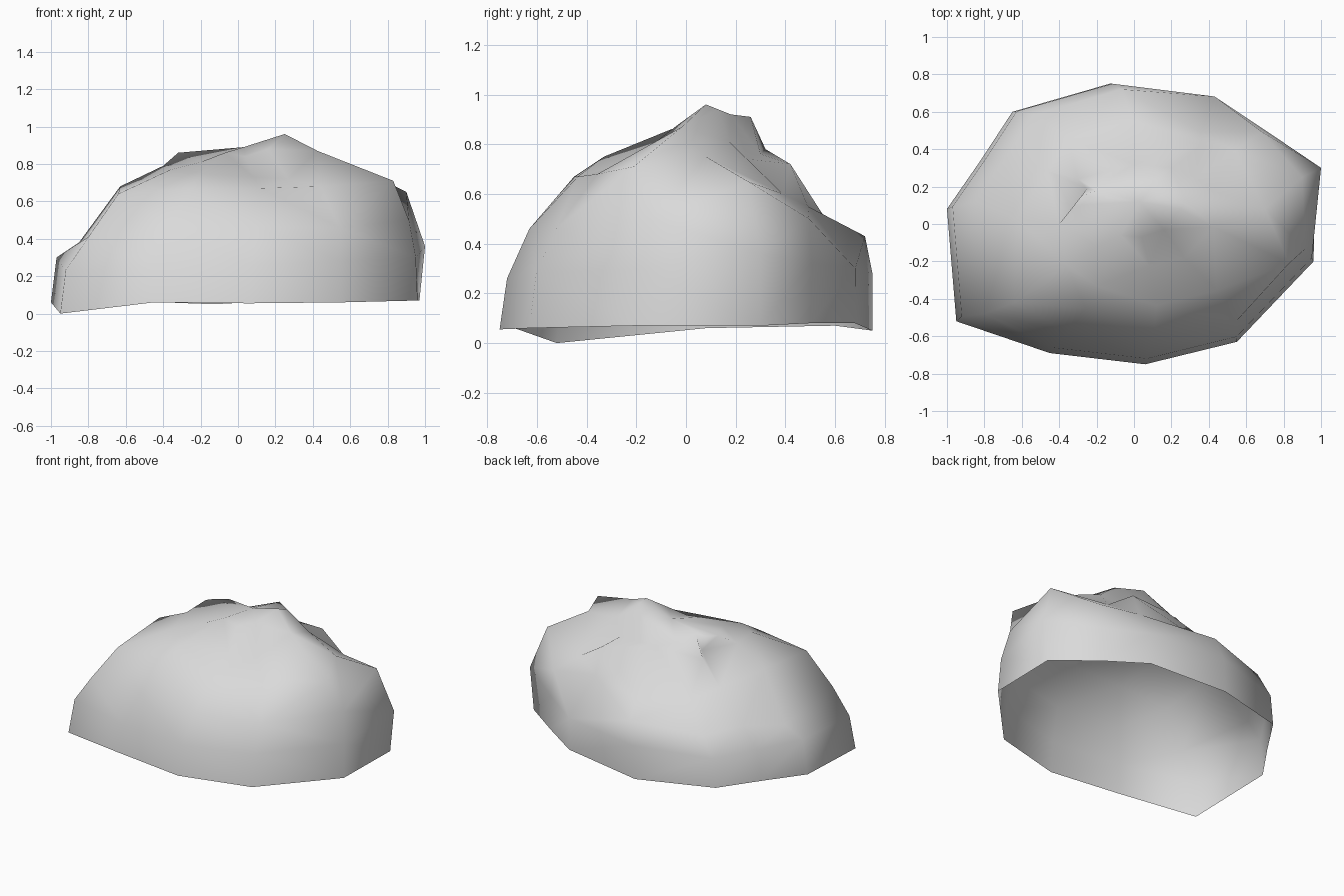
import bpy
import bmesh

default_cube = bpy.data.objects.get("Cube")
if default_cube:
    bpy.data.objects.remove(default_cube, do_unlink=True)


def make_material(name, colour):
    material = bpy.data.materials.new(name)
    material.use_nodes = True
    material.diffuse_color = colour
    shader = material.node_tree.nodes["Principled BSDF"]
    shader.inputs["Base Color"].default_value = colour
    shader.inputs["Roughness"].default_value = 0.9
    return material


# Footprint of the boulder, counter-clockwise from its left-hand end
outline = [
    (-1, .08), (-.95, -.52), (-.45, -.69), (.06, -.75), (.55, -.63), (.96, -.2),
    (.97, .3), (.7, .5), (.43, .68), (-.13, .75), (-.65, .6), (-.82, .34),
]

# Each flank ring: shrink of the footprint, sideways drift, height at each corner
flanks = [
    (1, (0, 0), [.06, 0, .06, .055, .06, .07, .07, .08, .08, .05, .07, .065]),
    (.98, (.01, .015), [.3, .23, .25, .26, .28, .3, .36, .32, .3, .28, .27, .28]),
    (.9, (.05, .045), [.38, .41, .46, .46, .46, .5, .65, .5, .45, .43, .4, .42]),
    (.66, (.08, .06), [.68, .63, .67, .67, .68, .71, .75, .6, .72, .51, .55, .6]),
    (.38, (.06, .06), [.79, .76, .75, .73, .72, .87, .81, .74, .76, .78, .73, .77]),
]

# Ring around the crest, ending in a steep lip at the back
crest = [
    (-.32, .1, .86), (-.2, -.12, .81), (-.07, -.06, .86), (.04, -.07, .84),
    (.16, -.03, .88), (.25, .08, .96), (.27, .13, .94), (.25, .18, .92),
    (.14, .26, .91), (-.1, .26, .81), (-.2, .18, .87), (-.28, .15, .86),
]

# Flank corners that break the regular layers: (ring, corner)
knobs = {
    (1, 6): (1, .3, .36),         # bulge at the right-hand end
    (2, 6): (.9, .25, .65),
    (3, 6): (.7, .08, .75),
    (3, 5): (.83, -.21, .71),     # right front shoulder
    (2, 1): (-.8, -.48, .41),     # left front shoulder
    (3, 1): (-.64, -.42, .64),
    (3, 0): (-.63, .03, .68),
    (4, 0): (-.4, 0, .79),
    (4, 1): (-.36, -.22, .77),
    (4, 2): (-.2, -.33, .75),
    (3, 2): (-.26, -.45, .67),
    (2, 8): (.36, .49, .55),      # ledge behind the crest
    (3, 8): (.36, .42, .72),
    (4, 8): (.2, .3, .76),        # foot of the cliff
    (4, 9): (0, .32, .78),
    (4, 10): (-.3, .24, .74),
}


def build_boulder():
    bm = bmesh.new()
    layers = []
    for level, (shrink, drift, heights) in enumerate(flanks):
        layer = []
        for corner, ((x, y), z) in enumerate(zip(outline, heights)):
            place = (x * shrink + drift[0], y * shrink + drift[1], z)
            layer.append(bm.verts.new(knobs.get((level, corner), place)))
        layers.append(layer)
    top = [bm.verts.new(place) for place in crest]
    layers.append(top)

    # Walls between neighbouring layers; the underside stays open
    count = len(outline)
    for lower, upper in zip(layers, layers[1:]):
        for i in range(count):
            j = (i + 1) % count
            bm.faces.new((lower[i], lower[j], upper[j], upper[i]))

    # Cap over the crest
    centre = bm.verts.new((.03, .12, .89))
    for i in range(count):
        bm.faces.new((top[i], top[(i + 1) % count], centre))

    bmesh.ops.triangulate(bm, faces=bm.faces[:], quad_method="SHORT_EDGE")
    for face in bm.faces:
        face.smooth = True

    mesh = bpy.data.meshes.new("boulder")
    bm.to_mesh(mesh)
    bm.free()
    boulder = bpy.data.objects.new("boulder", mesh)
    bpy.context.collection.objects.link(boulder)
    return boulder


boulder = build_boulder()
boulder.data.materials.append(make_material("stone grey", (.7, .7, .7, 1)))
